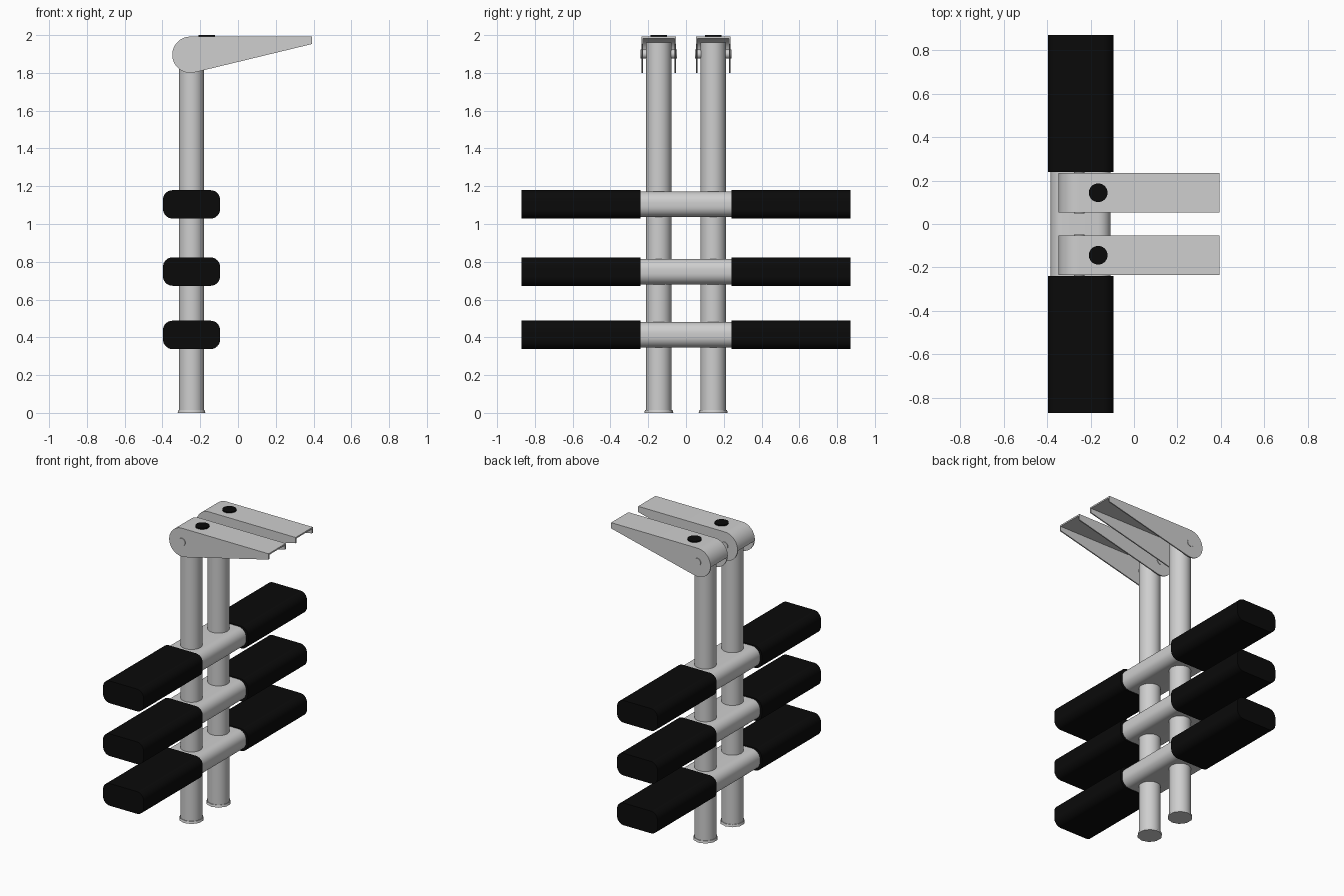
import bpy, bmesh, math

if "Cube" in bpy.data.objects:
    bpy.data.objects.remove(bpy.data.objects["Cube"])


def material(name, c):
    m = bpy.data.materials.new(name)
    m.diffuse_color = (c, c, c, 1)
    m.use_nodes = True
    m.node_tree.nodes["Principled BSDF"].inputs["Base Color"].default_value = m.diffuse_color
    return m


METAL = material("light_grey_metal", 0.62)
RUBBER = material("black_rubber", 0.003)
AXIS_X = -0.246      # common x of posts and bars
POST_Y = 0.144


def finish(bm, name, mat, angle=35):
    bmesh.ops.recalc_face_normals(bm, faces=bm.faces)
    me = bpy.data.meshes.new(name)
    bm.to_mesh(me)
    bm.free()
    ob = bpy.data.objects.new(name, me)
    bpy.context.collection.objects.link(ob)
    me.materials.append(mat)
    bpy.ops.object.select_all(action='DESELECT')
    bpy.context.view_layer.objects.active = ob
    ob.select_set(True)
    bpy.ops.object.shade_smooth_by_angle(angle=math.radians(angle))
    return ob


def add_prism(bm, outline, y0, y1):
    """Extrude an (x, z) outline from y0 to y1."""
    face = bm.faces.new([bm.verts.new((x, y0, z)) for x, z in outline])
    new = bmesh.ops.extrude_face_region(bm, geom=[face])["geom"]
    bmesh.ops.translate(bm, vec=(0, y1 - y0, 0),
                        verts=[v for v in new if isinstance(v, bmesh.types.BMVert)])


def prism(name, outline, y0, y1, mat):
    bm = bmesh.new()
    add_prism(bm, outline, y0, y1)
    return finish(bm, name, mat)


def arc(cx, cz, r, a0, a1, n):
    return [(cx + r * math.cos(math.radians(a0 + (a1 - a0) * i / n)),
             cz + r * math.sin(math.radians(a0 + (a1 - a0) * i / n))) for i in range(n + 1)]


def rounded_rect(cx, cz, hx, hz, r, n=8):
    pts = []
    for sx, sz, a in ((1, 1, 0), (-1, 1, 90), (-1, -1, 180), (1, -1, 270)):
        pts += arc(cx + sx * (hx - r), cz + sz * (hz - r), r, a, a + 90, n)
    return pts


def cylinder(name, x, y, z0, z1, r, mat, sides=40, r_top=None):
    bm = bmesh.new()
    bmesh.ops.create_cone(bm, cap_ends=True, segments=sides, radius1=r,
                          radius2=r if r_top is None else r_top, depth=z1 - z0)
    bmesh.ops.translate(bm, verts=bm.verts, vec=(x, y, (z0 + z1) / 2))
    return finish(bm, name, mat)


# Crossbars with a rubber grip on each end
for i, z in enumerate((0.413, 0.748, 1.104), 1):
    prism(f"crossbar_{i}", rounded_rect(AXIS_X, z, 0.138, 0.068, 0.058), -0.25, 0.25, METAL)
    for side, s in (("left", -1), ("right", 1)):
        prism(f"grip_{side}_{i}", rounded_rect(AXIS_X, z, 0.151, 0.075, 0.05),
              s * 0.24, s * 0.87, RUBBER)

# Bracket side profile: round hinge end tapering to a thin tip
CX, CZ, R, TOP, TIP = -0.252, 1.896, 0.096, 1.992, 0.393
side_profile = arc(CX, CZ, R, 90, 283, 28) + [(TIP, 1.953), (TIP, TOP)]
# Cover strip: flat top, wrapping down round the hinge end
cover = ([(TIP, TOP)] + arc(CX, CZ, R, 90, 185, 16)
         + arc(CX, CZ, R - 0.01, 185, 90, 16) + [(TIP, TOP - 0.01)])

for side, s in (("left", -1), ("right", 1)):
    y = s * POST_Y
    # Upright post with flared foot
    cylinder(f"post_{side}", AXIS_X, y, 0.005, 1.96, 0.067, METAL)
    cylinder(f"foot_{side}", AXIS_X, y, 0, 0.015, 0.077, METAL, sides=10, r_top=0.073)
    # Folded channel bracket
    bm = bmesh.new()
    add_prism(bm, cover, y - 0.092, y + 0.092)
    for e in (-1, 1):
        add_prism(bm, side_profile, y + e * 0.084, y + e * 0.092)
    finish(bm, f"bracket_{side}", METAL)
    # Hinge pin and button on top
    prism(f"hinge_pin_{side}", arc(CX, 1.9, 0.025, 0, 345, 23), y - 0.096, y + 0.096, METAL)
    cylinder(f"top_button_{side}", -0.165, y, 1.985, 2.0, 0.043, RUBBER)
